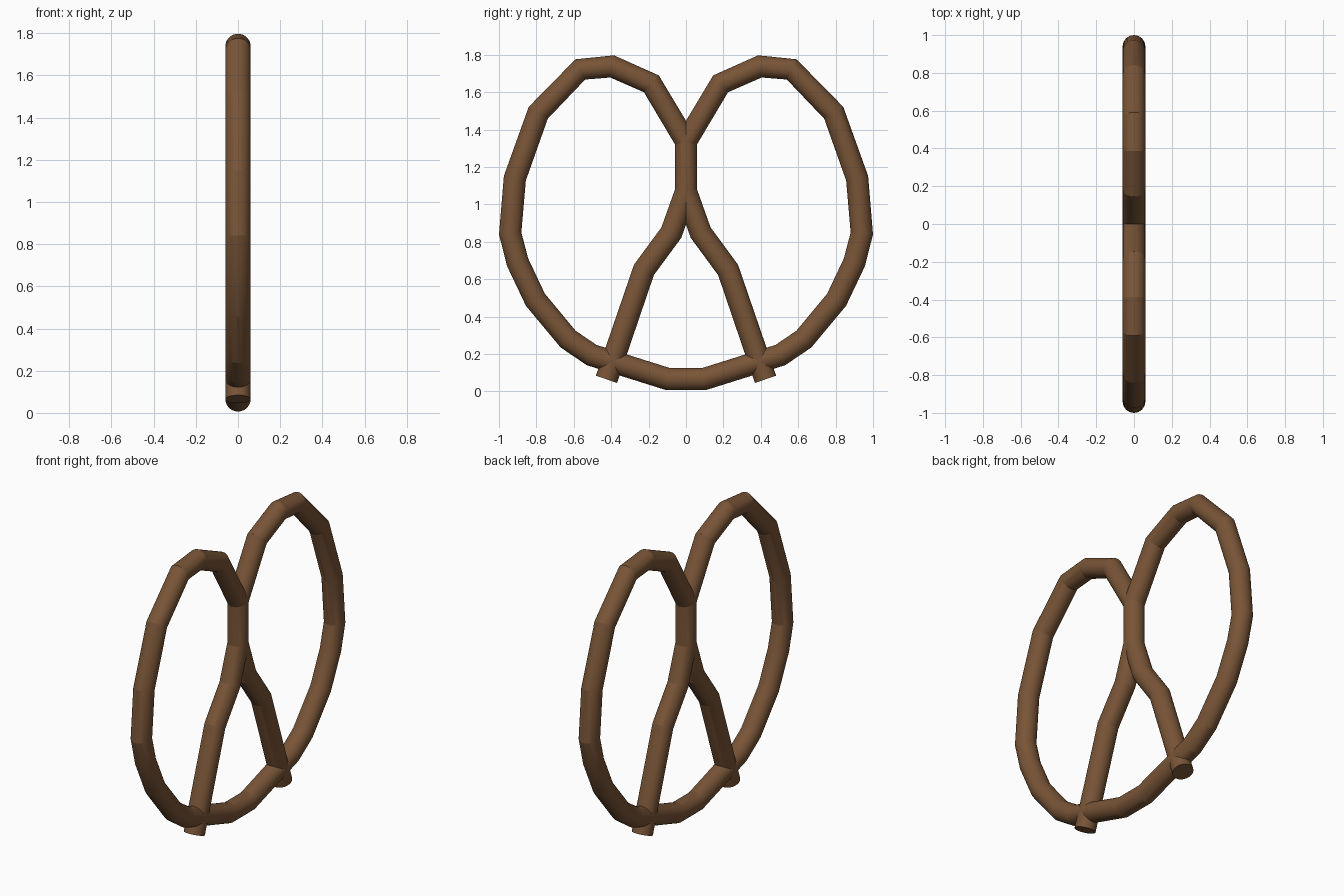
import bpy
import math

if "Cube" in bpy.data.objects:
    bpy.data.objects.remove(bpy.data.objects["Cube"])

R = 0.06
# Right half of the rope in the YZ plane: bottom centre, round the loop, to the knot
loop = [(0.095, 0.066), (0.505, 0.195), (0.63, 0.28), (0.805, 0.49), (0.90, 0.69),
        (0.94, 0.845), (0.915, 1.14), (0.79, 1.49), (0.565, 1.722), (0.395, 1.738),
        (0.185, 1.645), (0, 1.335), (0, 1.07)]
# Leg from the knot down past the bottom rope
leg = [(0.078, 0.85), (0.225, 0.65), (0.425, 0.065)]


def mirror(pts):
    return [(-y, z) for y, z in pts]


# Right loop crosses to the left leg, and the other way round
half = loop + mirror(leg)
path = mirror(half)[::-1] + half

# Pretzel rope: round bevelled poly curve with flat capped ends
curve = bpy.data.curves.new("pretzel_rope", "CURVE")
curve.dimensions = "3D"
curve.bevel_depth = R
curve.bevel_resolution = 14
curve.use_fill_caps = True
spline = curve.splines.new("POLY")
spline.points.add(len(path) - 1)
for point, (y, z) in zip(spline.points, path):
    point.co = (0, y, z, 1)

rope = bpy.data.objects.new("pretzel_rope", curve)
bpy.context.collection.objects.link(rope)
bpy.context.view_layer.objects.active = rope
rope.select_set(True)
bpy.ops.object.convert(target="MESH")
bpy.ops.object.shade_smooth_by_angle(angle=math.radians(14))

# Baked brown
mat = bpy.data.materials.new("baked_brown")
mat.diffuse_color = (0.19, 0.09, 0.038, 1)
mat.use_nodes = True
mat.node_tree.nodes["Principled BSDF"].inputs["Base Color"].default_value = mat.diffuse_color
rope = bpy.context.object
rope.data.materials.clear()
rope.data.materials.append(mat)
